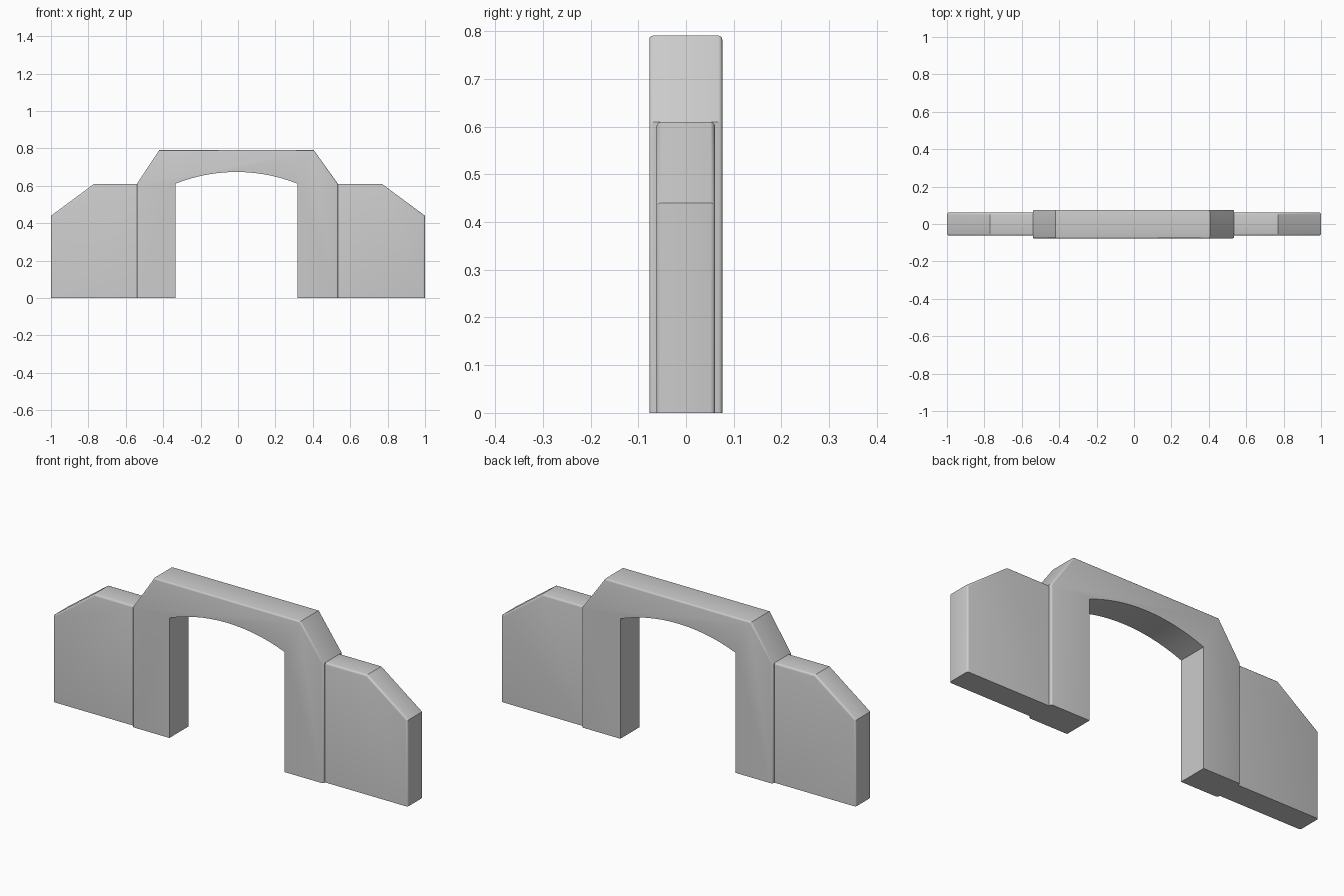
import bpy, bmesh, math

if "Cube" in bpy.data.objects:
    bpy.data.objects.remove(bpy.data.objects["Cube"])


def extruded(name, profile, y0, y1, soft, width):
    """Extrude an x-z profile along y; round the outline edges whose index is in soft."""
    bm = bmesh.new()
    front = [bm.verts.new((x, y0, z)) for x, z in profile]
    back = [bm.verts.new((x, y1, z)) for x, z in profile]
    n = len(profile)
    bm.faces.new(front)
    bm.faces.new(back[::-1])
    for i in range(n):
        j = (i + 1) % n
        bm.faces.new((front[j], front[i], back[i], back[j]))
    bmesh.ops.recalc_face_normals(bm, faces=bm.faces)
    edges = [bm.edges.get((row[i], row[(i + 1) % n])) for row in (front, back) for i in soft]
    bmesh.ops.bevel(bm, geom=edges, offset=width, segments=3, profile=0.5,
                    affect='EDGES', clamp_overlap=True)
    mesh = bpy.data.meshes.new(name)
    bm.to_mesh(mesh)
    bm.free()
    obj = bpy.data.objects.new(name, mesh)
    bpy.context.collection.objects.link(obj)
    bpy.ops.object.select_all(action='DESELECT')
    obj.select_set(True)
    bpy.context.view_layer.objects.active = obj
    bpy.ops.object.shade_smooth_by_angle(angle=math.radians(32))
    return obj


# Central arch: legs, chamfered shoulders, flat top and a shallow curved soffit
left, right, spring, rise = -0.333, 0.317, 0.612, 0.062
mid, half = (left + right) / 2, (right - left) / 2
radius = (half ** 2 + rise ** 2) / (2 * rise)
steps = 14
soffit = []
for i in range(steps + 1):
    x = right + (left - right) * i / steps
    z = spring + rise - radius + math.sqrt(radius ** 2 - (x - mid) ** 2)
    soffit.append((x, z))
outer = [(left, 0), (-0.541, 0), (-0.541, 0.61), (-0.421, 0.791),
         (0.405, 0.791), (0.535, 0.61), (0.535, 0), (right, 0)]
extruded("arch", outer + soffit, -0.077, 0.076, range(1, 6), 0.008)

# Side walls: lower, thinner, with a sloped outer corner
for side, name in ((-1, "left_wall"), (1, "right_wall")):
    profile = [(0.53, 0), (0.53, 0.61), (0.77, 0.61), (1.0, 0.44), (1.0, 0)]
    extruded(name, [(side * x, z) for x, z in profile], -0.062, 0.061, (1, 2, 3), 0.01)
